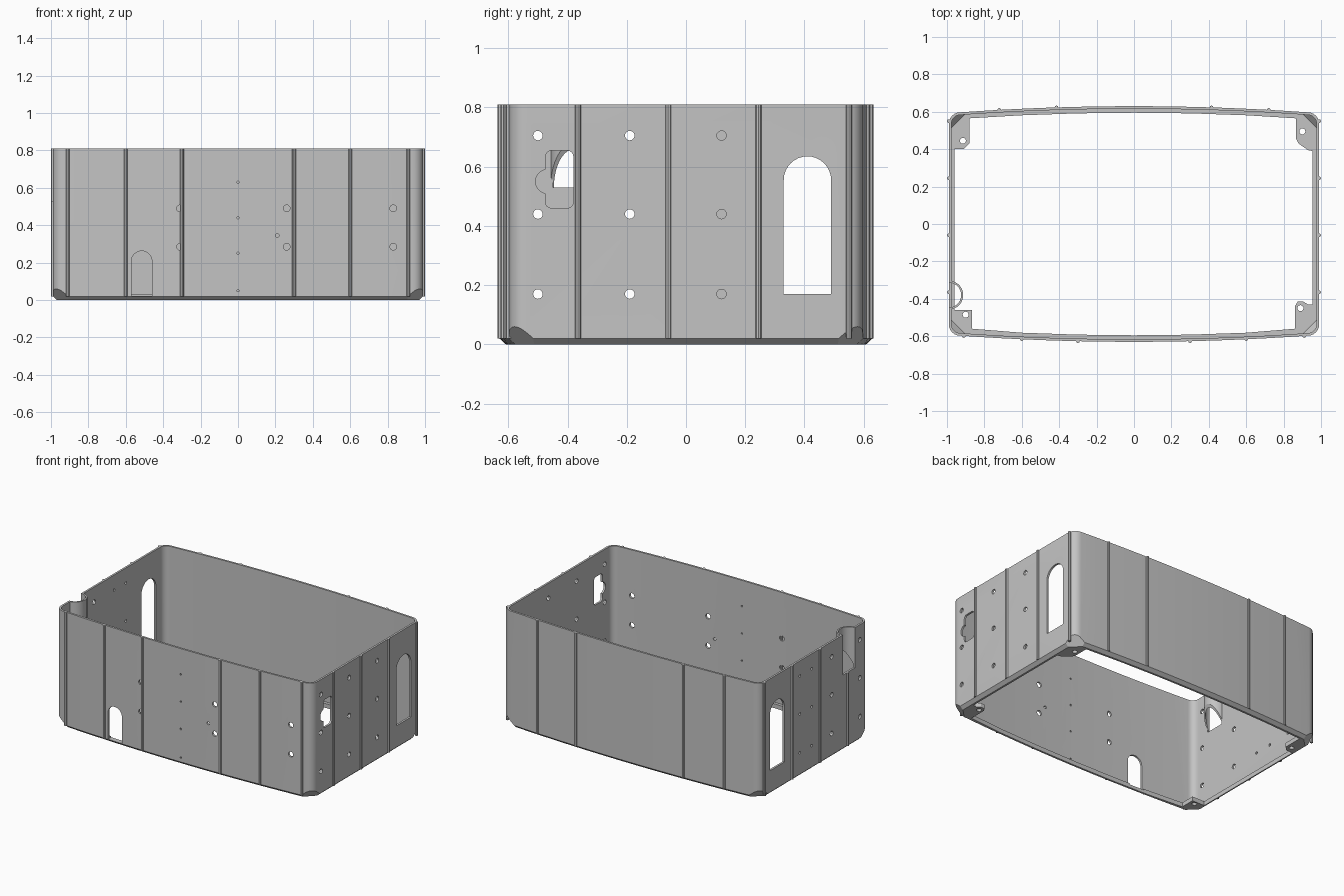
import bpy, bmesh
from math import pi, sin, cos
from mathutils import Vector

cube = bpy.data.objects.get("Cube")
if cube:
    bpy.data.objects.remove(cube, do_unlink=True)

HEIGHT = 0.81
HALF_X, HALF_Y, CORNER, BOW = 0.99, 0.597, 0.06, 0.033

grey = bpy.data.materials.new("plain_grey")
grey.use_nodes = True
grey.diffuse_color = (0.55, 0.55, 0.55, 1)
grey.node_tree.nodes["Principled BSDF"].inputs["Base Color"].default_value = grey.diffuse_color


def bow(x):
    """Distance of the curved front and back walls from the middle."""
    return HALF_Y + BOW * (1 - (x / (HALF_X - CORNER)) ** 2)


def outline(inset):
    """Rounded plan of the box with bowed long walls."""
    cx, cy, r = HALF_X - CORNER, HALF_Y - CORNER, CORNER - inset
    arc = [(cx + r * cos(i * pi / 12), cy + r * sin(i * pi / 12)) for i in range(7)]
    xs = [cx * (1 - i / 8) for i in range(1, 16)]
    half = arc + [(x, bow(x) - inset) for x in xs] + [(-x, y) for x, y in reversed(arc)]
    return half + [(-x, -y) for x, y in half]


def circle(u, v, r, n=20):
    return [(u + r * cos(2 * pi * i / n), v + r * sin(2 * pi * i / n)) for i in range(n)]


def arch(u0, u1, v0, v1):
    """Upright opening with a round head."""
    r, c = (u1 - u0) / 2, (u0 + u1) / 2
    head = [(c + r * cos(i * pi / 16), v1 - r + r * sin(i * pi / 16)) for i in range(17)]
    return [(u0, v0), (u1, v0)] + head


def rounded(u0, u1, v0, v1, r):
    pts = []
    corners = [(u1 - r, v1 - r), (u0 + r, v1 - r), (u0 + r, v0 + r), (u1 - r, v0 + r)]
    for q, (u, v) in enumerate(corners):
        for i in range(5):
            a = (q + i / 4) * pi / 2
            pts.append((u + r * cos(a), v + r * sin(a)))
    return pts


def loft(bm, rings):
    loops = [[bm.verts.new(p) for p in ring] for ring in rings]
    for a, b in zip(loops, loops[1:]):
        for i in range(len(a)):
            j = (i + 1) % len(a)
            bm.faces.new((a[i], a[j], b[j], b[i]))
    bm.faces.new(loops[0])
    bm.faces.new(loops[-1])


def prism(bm, pts, axis, start, end):
    place = {"x": lambda u, v, t: (t, u, v), "y": lambda u, v, t: (u, t, v),
             "z": lambda u, v, t: (u, v, t)}[axis]
    loft(bm, [[place(u, v, t) for u, v in pts] for t in (start, end)])


def slice_off(bm, point, normal):
    """Cut away what lies beyond a plane and close the cut."""
    geom = bm.verts[:] + bm.edges[:] + bm.faces[:]
    cut = bmesh.ops.bisect_plane(bm, geom=geom, dist=1e-6, plane_co=point,
                                 plane_no=normal, clear_outer=True)["geom_cut"]
    edges = [e for e in cut if isinstance(e, bmesh.types.BMEdge)]
    bmesh.ops.edgenet_fill(bm, edges=edges)


def slice_corners(bm, reach):
    """Slanted facets under the four corners."""
    slope = 1.175
    for sx in (1, -1):
        for sy in (1, -1):
            slice_off(bm, Vector((0, 0, -reach / slope)), Vector((sx, sy, -slope)).normalized())


def finish(bm, name):
    bmesh.ops.recalc_face_normals(bm, faces=bm.faces[:])
    mesh = bpy.data.meshes.new(name)
    bm.to_mesh(mesh)
    bm.free()
    mesh.materials.append(grey)
    obj = bpy.data.objects.new(name, mesh)
    bpy.context.collection.objects.link(obj)
    return obj


def smooth(obj):
    bpy.ops.object.select_all(action="DESELECT")
    obj.select_set(True)
    bpy.context.view_layer.objects.active = obj
    bpy.ops.object.shade_smooth_by_angle(angle=0.45)


# Outer body with chamfered foot
bm = bmesh.new()
loft(bm, [[(x, y, z) for x, y in outline(i)]
          for i, z in ((0.022, 0), (0, 0.02), (0, HEIGHT))])
slice_corners(bm, 1.4815)
shell = finish(bm, "box_shell")
cutters = []

# Main cavity, leaving a thin wall and a floor flange
bm = bmesh.new()
prism(bm, outline(0.014), "z", 0.03, 1)
slice_corners(bm, 1.455)
cutters.append(finish(bm, "cavity_cutter"))

# Floor opening, leaving corner pads
bm = bmesh.new()
steps = (0.6, 0.3, 0, -0.3, -0.6)
floor = [(0.955, -0.43), (0.955, 0.39), (0.93, 0.395), (0.88, 0.43), (0.865, 0.46), (0.865, 0.565)]
floor += [(x, bow(x) - 0.035) for x in steps]
floor += [(-0.88, 0.565), (-0.88, 0.43), (-0.91, 0.4), (-0.96, 0.4),
          (-0.96, -0.46), (-0.865, -0.46), (-0.865, -0.56)]
floor += [(-x, 0.035 - bow(x)) for x in steps]
floor += [(0.86, -0.56), (0.86, -0.44), (0.875, -0.415), (0.905, -0.415), (0.93, -0.43)]
prism(bm, floor, "z", -0.1, 0.2)
cutters.append(finish(bm, "floor_cutter"))

# Doors, slot, screw holes and cable recess
bm = bmesh.new()
prism(bm, arch(0.33, 0.49, 0.17, 0.635), "x", -1.2, 1.2)
prism(bm, arch(-0.57, -0.46, 0.022, 0.262), "y", -0.7, -0.56)
prism(bm, rounded(-0.475, -0.38, 0.46, 0.655, 0.022), "x", 0.9, 1.2)
for z in (0.17, 0.44, 0.705):
    for y in (-0.5, -0.19):
        for a, b in ((-1.2, -0.95), (0.95, 1.2)):
            prism(bm, circle(y, z, 0.016), "x", a, b)
    prism(bm, circle(0.12, z, 0.016), "x", 0.95, 1.2)
    for y in (0.03, 0.16):
        prism(bm, circle(y, z, 0.009, 12), "x", -1.2, -0.95)
for x in (-0.31, 0.26, 0.83):
    for z in (0.285, 0.49):
        prism(bm, circle(x, z, 0.018), "y", -0.7, -0.56)
for z in (0.05, 0.25, 0.44, 0.63):
    prism(bm, circle(0, z, 0.006, 10), "y", -0.7, -0.56)
prism(bm, circle(0.21, 0.345, 0.01, 12), "y", -0.7, -0.56)
for x, y in ((-0.915, 0.445), (0.9, 0.495), (0.89, -0.45), (-0.9, -0.485)):
    prism(bm, circle(x, y, 0.016), "z", -0.1, 0.15)
prism(bm, circle(-HALF_X, -0.38, 0.07, 32), "z", 0.53, 1)
cutters.append(finish(bm, "opening_cutter"))

# Round lobe beside the slot
bm = bmesh.new()
prism(bm, circle(-0.467, 0.55, 0.041, 28), "x", 0.9, 1.2)
cutters.append(finish(bm, "lobe_cutter"))

for cutter in cutters:
    cutter.hide_render = True
    mod = shell.modifiers.new(cutter.name, "BOOLEAN")
    mod.operation, mod.solver, mod.object = "DIFFERENCE", "EXACT", cutter
bpy.context.view_layer.update()
shell.data = bpy.data.meshes.new_from_object(shell.evaluated_get(bpy.context.evaluated_depsgraph_get()))
shell.modifiers.clear()
for cutter in cutters:
    bpy.data.objects.remove(cutter, do_unlink=True)
smooth(shell)

# Half-round cable recess with a slanted lower edge
bm = bmesh.new()
angles = [-pi / 2 + pi * i / 20 for i in range(21)]
ring = [(-HALF_X + 0.077 * cos(a), -0.38 + 0.077 * sin(a)) for a in angles]
ring += [(-HALF_X + 0.066 * cos(a), -0.38 + 0.066 * sin(a)) for a in reversed(angles)]
prism(bm, ring, "z", 0.5, HEIGHT)
slice_off(bm, Vector((-HALF_X, 0, 0.53)), Vector((0.155, 0, -0.08)).normalized())
smooth(finish(bm, "cable_recess"))

# Slim upright ribs on all walls
spots = [(x, -bow(x), HEIGHT) for x in (-0.91, -0.6, -0.3, 0.3, 0.6, 0.91)]
spots += [(x, bow(x), HEIGHT) for x in (-0.72, -0.415, 0.415, 0.72)]
for y in (-0.365, -0.06, 0.245, 0.55):
    spots += [(HALF_X, y, HEIGHT), (-HALF_X, y, 0.53 if y < -0.3 else HEIGHT)]
bm = bmesh.new()
for x, y, top in spots:
    prism(bm, circle(x, y, 0.01, 8), "z", 0.02, top)
finish(bm, "wall_ribs")
